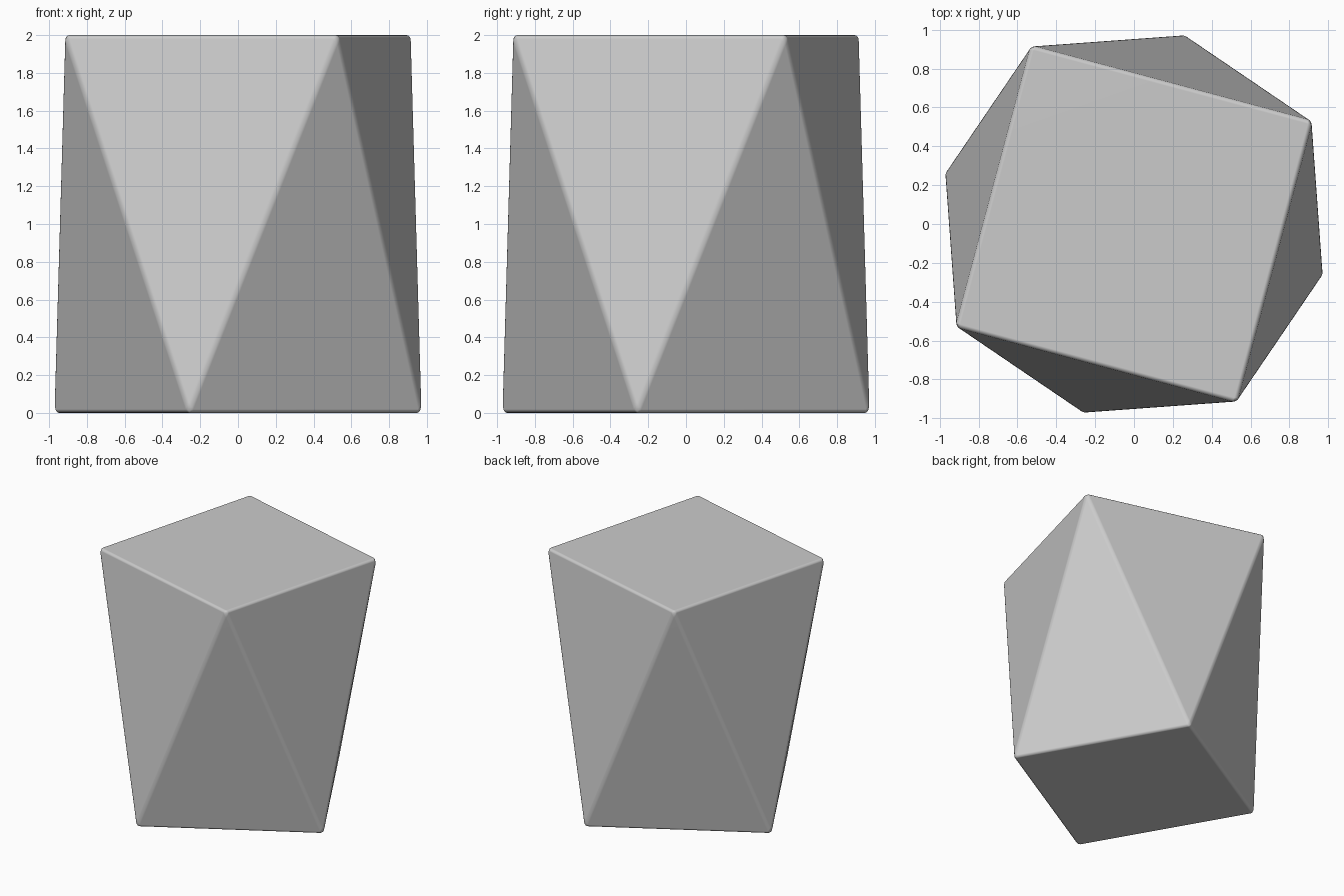
import bpy, bmesh
from math import cos, sin, radians

if "Cube" in bpy.data.objects:
    bpy.data.objects.remove(bpy.data.objects["Cube"])


def square_ring(bm, radius, z, start):
    # four corners of a turned square
    return [bm.verts.new((radius * cos(radians(start + 90 * i)),
                          radius * sin(radians(start + 90 * i)), z)) for i in range(4)]


# twisted block: wider square top turned 45 degrees against the square base
bm = bmesh.new()
base = square_ring(bm, 1.01, 0, -15)
top = square_ring(bm, 1.06, 2, 30)
bm.faces.new(base[::-1])
bm.faces.new(top)
for i in range(4):
    j = (i + 1) % 4
    bm.faces.new((base[i], base[j], top[i]))
    bm.faces.new((top[i], base[j], top[j]))
bmesh.ops.recalc_face_normals(bm, faces=bm.faces)

mesh = bpy.data.meshes.new("twisted_block")
bm.to_mesh(mesh)
bm.free()
block = bpy.data.objects.new("twisted_block", mesh)
bpy.context.collection.objects.link(block)

# small rounded edges
bevel = block.modifiers.new("rounded_edges", 'BEVEL')
bevel.width = 0.02
bevel.segments = 3
bevel.limit_method = 'NONE'
for p in mesh.polygons:
    p.use_smooth = True
normals = block.modifiers.new("flat_faces", 'WEIGHTED_NORMAL')
normals.keep_sharp = True
